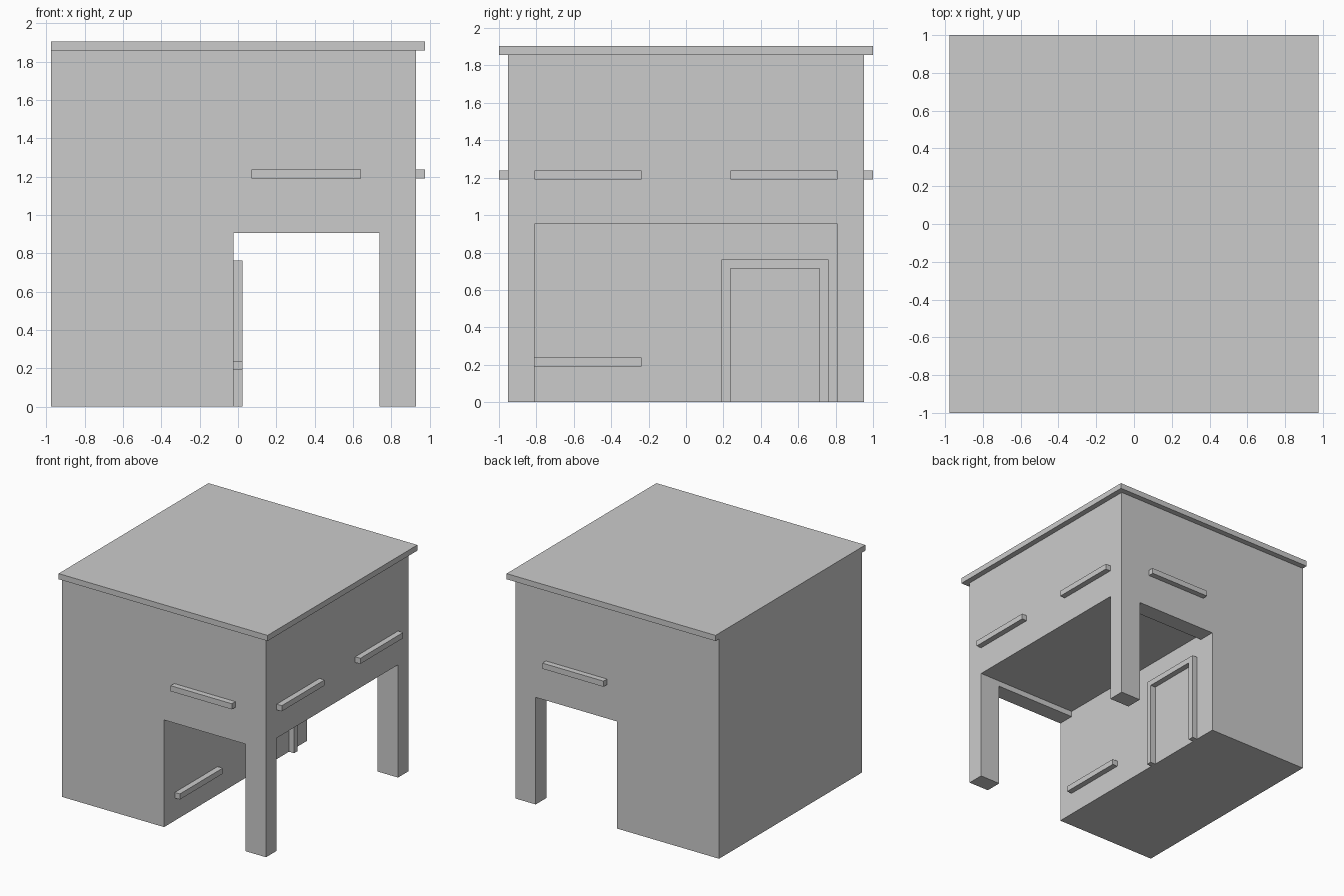
import bpy

if "Cube" in bpy.data.objects:
    bpy.data.objects.remove(bpy.data.objects["Cube"])

U = 2 / 42          # the model sits on a regular grid of this size
X0 = -20.5          # left face, in grid units


def box(name, x, y, z):
    """Box from (min, max) ranges in grid units, x measured from the left face."""
    spans = [(x[0] + X0, x[1] + X0), y, z]
    centre = [(a + b) / 2 * U for a, b in spans]
    size = [(b - a) * U for a, b in spans]
    bpy.ops.mesh.primitive_cube_add(size=1, location=centre)
    ob = bpy.context.object
    ob.name = name
    ob.scale = size
    bpy.ops.object.transform_apply(location=False, rotation=False, scale=True)
    return ob


def cut(target, cutter):
    mod = target.modifiers.new("cut", 'BOOLEAN')
    mod.operation = 'DIFFERENCE'
    mod.solver = 'EXACT'
    mod.object = cutter
    bpy.context.view_layer.objects.active = target
    bpy.ops.object.modifier_apply(modifier=mod.name)
    bpy.data.objects.remove(cutter)


# Main building block with the covered porch cut out
building = box("building", (0, 40), (-20, 20), (0, 39))
cut(building, box("side_opening", (20, 44), (-17, 17), (-2, 20)))
cut(building, box("through_passage", (20, 36), (-24, 24), (-2, 19)))

# Flat roof, flush on the left and overhanging elsewhere
box("roof", (0, 41), (-21, 21), (39, 40))

# Window sills: front and back, right side, and inside the porch
for side, y in (("front", (-21, -20)), ("back", (20, 21))):
    box(side + "_sill", (22, 34), y, (25, 26))
for side, y in (("near", (-17, -5)), ("far", (5, 17))):
    box("right_sill_" + side, (40, 41), y, (25, 26))
box("porch_sill", (20, 21), (-17, -5), (4, 5))

# Door frame on the porch wall
door_frame = box("door_frame", (20, 21), (4, 16), (0, 16))
cut(door_frame, box("door_gap", (18, 23), (5, 15), (-2, 15)))
